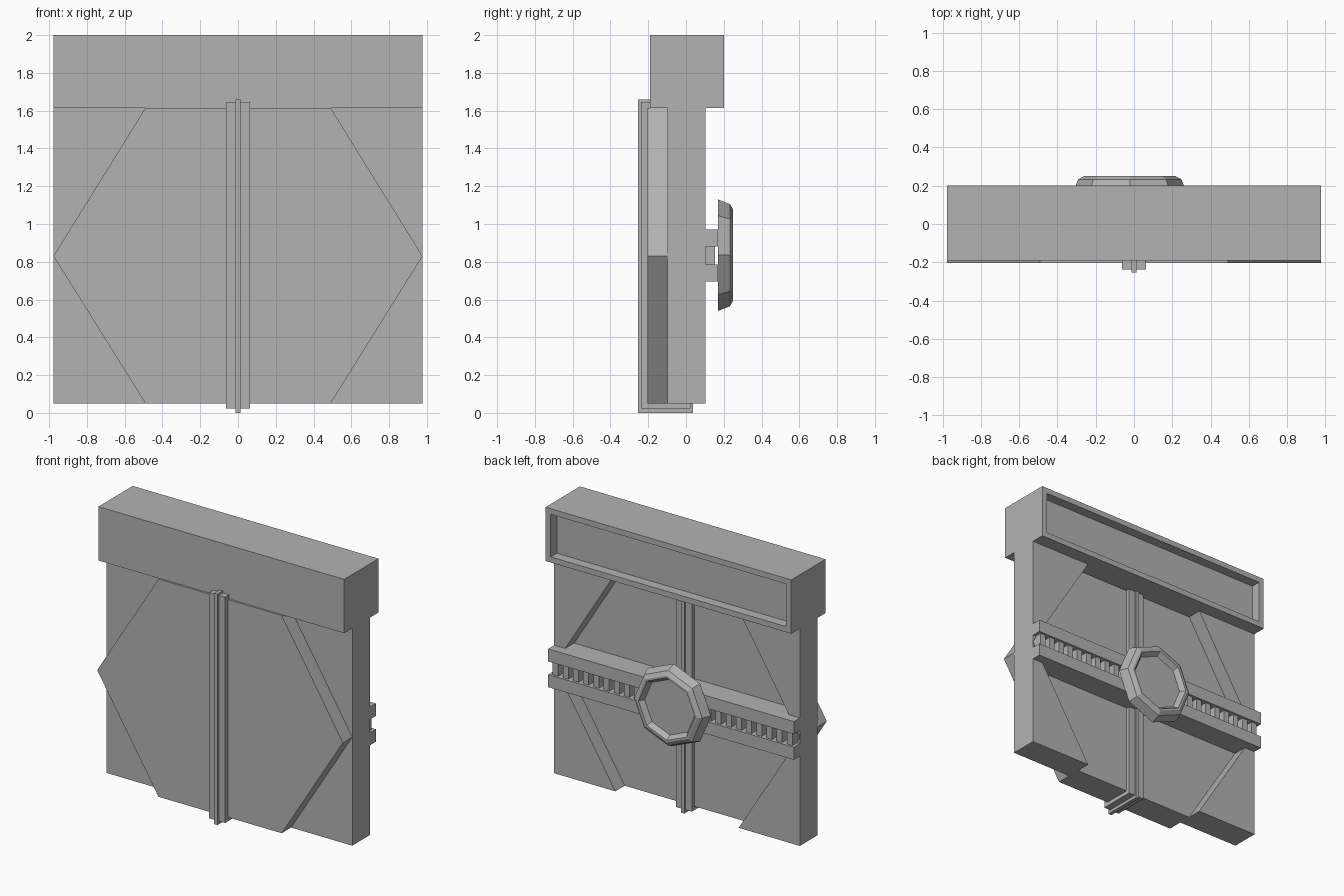
import bpy
import bmesh
import math

if "Cube" in bpy.data.objects:
    bpy.data.objects.remove(bpy.data.objects["Cube"], do_unlink=True)

# Single grey material
grey = bpy.data.materials.new("plain grey")
grey.use_nodes = True
colour = (0.45, 0.45, 0.45, 1)
grey.diffuse_color = colour
grey.node_tree.nodes["Principled BSDF"].inputs["Base Color"].default_value = colour


def finish(name, bm):
    bmesh.ops.recalc_face_normals(bm, faces=bm.faces[:])
    mesh = bpy.data.meshes.new(name)
    bm.to_mesh(mesh)
    bm.free()
    mesh.materials.append(grey)
    obj = bpy.data.objects.new(name, mesh)
    bpy.context.collection.objects.link(obj)
    return obj


def add_box(bm, x0, x1, y0, y1, z0, z1):
    verts = bmesh.ops.create_cube(bm, size=1)["verts"]
    for v in verts:
        v.co.x = x1 if v.co.x > 0 else x0
        v.co.y = y1 if v.co.y > 0 else y0
        v.co.z = z1 if v.co.z > 0 else z0


def box(name, *bounds):
    bm = bmesh.new()
    add_box(bm, *bounds)
    return finish(name, bm)


def add_prism(bm, outline, y0, y1):
    """Extrude an x-z outline from y0 to y1."""
    face = bm.faces.new([bm.verts.new((x, y0, z)) for x, z in outline])
    ext = bmesh.ops.extrude_face_region(bm, geom=[face])["geom"]
    for v in ext:
        if isinstance(v, bmesh.types.BMVert):
            v.co.y = y1
    

HALF, INNER = 0.977, 0.49
LOW, MID, HIGH = 0.05, 0.83, 1.615

# Hexagonal door panel
bm = bmesh.new()
add_prism(bm, [(-HALF, MID), (-INNER, LOW), (INNER, LOW),
               (HALF, MID), (INNER, HIGH), (-INNER, HIGH)], -0.204, -0.004)
finish("hexagon_panel", bm)

# Triangular corner panels, set back from the hexagon
bm = bmesh.new()
for side in (-1, 1):
    for z in (LOW, HIGH):
        add_prism(bm, [(side * HALF, MID), (side * HALF, z), (side * INNER, z)], -0.097, 0.102)
finish("corner_panels", bm)

# Header beam with a recessed rear panel
bm = bmesh.new()
add_box(bm, -HALF, HALF, -0.19, 0.2, 1.613, 2.0)
bm.normal_update()
rear = max(bm.faces, key=lambda f: f.calc_center_median().y)
bmesh.ops.inset_region(bm, faces=[rear], thickness=0.057)
ext = bmesh.ops.extrude_face_region(bm, geom=[rear])["geom"]
bmesh.ops.translate(bm, vec=(0, -0.07, 0), verts=[v for v in ext if isinstance(v, bmesh.types.BMVert)])
if rear.is_valid:
    bmesh.ops.delete(bm, geom=[rear], context="FACES_ONLY")
finish("header_beam", bm)

# Central bands wrapping the door
box("wide_band", -0.063, 0.063, -0.237, 0.024, 0.022, 1.645)
box("narrow_band", -0.013, 0.013, -0.253, 0.038, 0.0, 1.66)

# Rear rails
for name, z in (("lower_rail", 0.695), ("upper_rail", 0.88)):
    box(name, -HALF, HALF, 0.0, 0.17, z, z + 0.09)

# Row of teeth between the rails
bm = bmesh.new()
count, pitch = 24, 0.081
for i in range(count):
    x = (i - (count - 1) / 2) * pitch
    add_box(bm, x - 0.022, x + 0.022, 0.0, 0.153, 0.78, 0.885)
finish("rail_teeth", bm)

# Octagonal hand wheel: rings of (radius, y) from the rear outward, then into the dish
bm = bmesh.new()
rings = []
for r, y in ((0.295, 0.17), (0.27, 0.233), (0.24, 0.25), (0.225, 0.25), (0.2, 0.215)):
    rings.append([bm.verts.new((-0.022 + r * math.cos(i * math.pi / 4), y,
                                0.835 + r * math.sin(i * math.pi / 4))) for i in range(8)])
for a, b in zip(rings, rings[1:]):
    for i in range(8):
        j = (i + 1) % 8
        bm.faces.new((a[i], a[j], b[j], b[i]))
bm.faces.new(rings[0])
bm.faces.new(rings[-1])
finish("octagon_wheel", bm)
